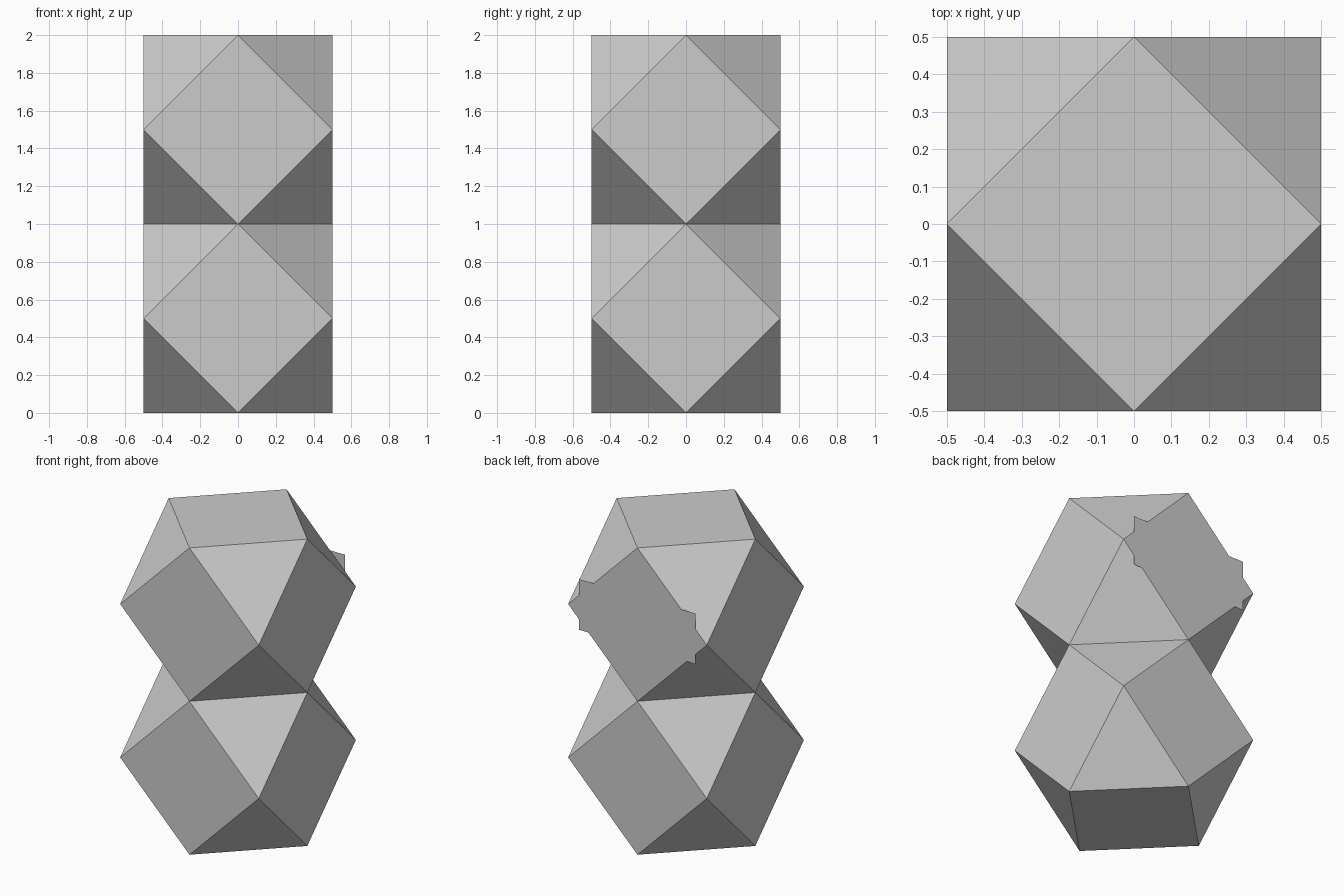
import bpy, bmesh, math
from mathutils import Matrix

if "Cube" in bpy.data.objects:
    bpy.data.objects.remove(bpy.data.objects["Cube"])


def finish(bm, name):
    mesh = bpy.data.meshes.new(name)
    bm.to_mesh(mesh)
    bm.free()
    obj = bpy.data.objects.new(name, mesh)
    bpy.context.collection.objects.link(obj)
    return obj


def cuboctahedron(name, z):
    # Hull of the edge midpoints of a unit cube
    bm = bmesh.new()
    for i in range(3):
        for a in (-0.5, 0.5):
            for b in (-0.5, 0.5):
                co = [a, b]
                co.insert(i, 0.0)
                bm.verts.new(co)
    bmesh.ops.convex_hull(bm, input=bm.verts[:])
    bmesh.ops.dissolve_limit(bm, angle_limit=math.radians(1),
                             verts=bm.verts[:], edges=bm.edges[:])
    bmesh.ops.recalc_face_normals(bm, faces=bm.faces[:])
    obj = finish(bm, name)
    obj.location.z = z
    return obj


# Two stacked solids
cuboctahedron("lower_block", 0.5)
cuboctahedron("upper_block", 1.5)

# Thin flat panel against the back face of the upper block
bm = bmesh.new()
bmesh.ops.create_grid(bm, x_segments=1, y_segments=1, size=0.5)
bmesh.ops.scale(bm, vec=(0.84, 0.33, 1), verts=bm.verts[:])
bmesh.ops.rotate(bm, matrix=Matrix.Rotation(math.radians(-90), 3, 'X'), verts=bm.verts[:])
panel = finish(bm, "back_panel")
panel.location = (0, 0.502, 1.52)
